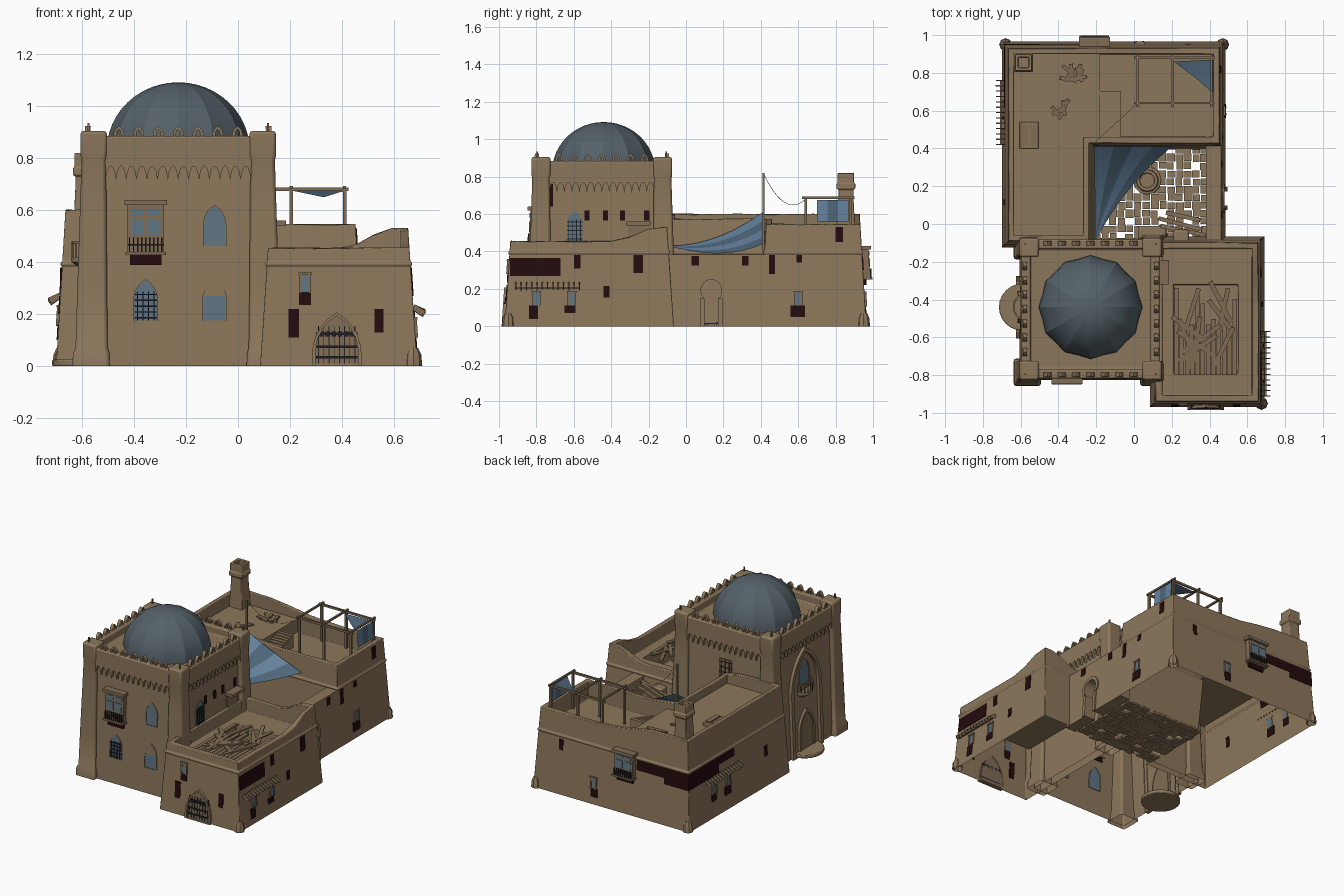
import bpy, bmesh, math, random
from mathutils import Vector

if "Cube" in bpy.data.objects:
    bpy.data.objects.remove(bpy.data.objects["Cube"])
random.seed(4)

def mat(name, r, g, b):
    m = bpy.data.materials.new(name)
    m.diffuse_color = (r, g, b, 1)
    m.use_nodes = True
    m.node_tree.nodes["Principled BSDF"].inputs["Base Color"].default_value = m.diffuse_color
    return m
SAND = mat("sand plaster", .265, .185, .105)
WOOD = mat("weathered wood", .215, .15, .088)
BRICK = mat("dark red brick", .017, .003, .004)
GLASS = mat("window blue", .115, .175, .23)
DOME = mat("slate dome", .09, .12, .14)
IRON = mat("black iron", .014, .014, .018)
CLOTH = mat("cloth blue", .125, .22, .33)
CLOTH2 = mat("cloth dark blue", .075, .13, .19)

def add(name, verts, faces, m, bevel=0):
    me = bpy.data.meshes.new(name)
    me.from_pydata([tuple(v) for v in verts], [], faces)
    bm = bmesh.new(); bm.from_mesh(me)
    bmesh.ops.recalc_face_normals(bm, faces=bm.faces)
    bm.to_mesh(me); bm.free()
    me.materials.append(m)
    ob = bpy.data.objects.new(name, me)
    bpy.context.collection.objects.link(ob)
    if bevel:
        b = ob.modifiers.new("soft", 'BEVEL')
        b.width, b.segments, b.angle_limit = bevel, 2, math.radians(40)
    return ob

def loft(name, rings, m, bevel=0, cap0=True, cap1=True):
    n = len(rings[0]); V = [v for r in rings for v in r]
    F = [(k*n+i, k*n+(i+1) % n, (k+1)*n+(i+1) % n, (k+1)*n+i) for k in range(len(rings)-1) for i in range(n)]
    if cap0: F.append(tuple(range(n)))
    if cap1: F.append(tuple(range(len(V)-n, len(V))))
    return add(name, V, F, m, bevel)

def circle(x, y, z, r, n=12, a0=0.0, dent=1):
    return [(x+r*d*math.cos(a), y+r*d*math.sin(a), z) for a, d in
            ((a0+2*math.pi*i/n, dent if i % 2 else 1) for i in range(n))]
def square(x, y, z, h):
    return circle(x, y, z, h*math.sqrt(2), 4, math.pi/4)
def box(name, lo, hi, m, bevel=0):
    c = [(lo[0], lo[1]), (hi[0], lo[1]), (hi[0], hi[1]), (lo[0], hi[1])]
    return loft(name, [[(*p, z) for p in c] for z in (lo[2], hi[2])], m, bevel)
def beam(name, a, b, w, h, m):
    a, b = Vector(a), Vector(b)
    q = (b-a).to_track_quat('X', 'Z')
    o = [q @ Vector((0, s*w/2, t*h/2)) for s, t in ((-1, -1), (1, -1), (1, 1), (-1, 1))]
    return loft(name, [[a+v for v in o], [b+v for v in o]], m)
def smooth(t):
    t = min(1, max(0, t)); return t*t*(3-2*t)
def split_edges(corners):
    return [Vector(a).lerp(Vector(b), i/8) for a, b in zip(corners, corners[1:]+corners[:1]) for i in range(8)]

# Hollow building with battered walls, ledge, parapet and sunken roof (pan: sunken pit in the roof)
def shell(name, corners, flare, H, top, roof, z0=0, t=.035, ledge=True, pan=None):
    P = split_edges(corners)
    n = len(P); M = []
    for i in range(n):
        d1, d2 = (P[i]-P[i-1]).normalized(), (P[(i+1) % n]-P[i]).normalized()
        n1, n2 = Vector((d1.y, -d1.x)), Vector((d2.y, -d2.x))
        M.append((n1+n2)/(1+n1.dot(n2)))
    def ring(zf, off, lean=True):
        R = []
        for p, m in zip(P, M):
            z = zf(p.x, p.y)
            q = p + m*(off + (flare*(1-z/H) if lean else 0))
            R.append((q.x, q.y, z))
        return R
    c = lambda z: (lambda x, y: z)
    rings = [ring(c(z0), 0)]
    if ledge:
        rings += [ring(c(.384), 0), ring(c(.388), .006), ring(c(.398), .006), ring(c(.404), 0)]
    rings += [ring(top, 0), ring(top, -t, False), ring(c(roof), -t, False)]
    if pan:
        rings += [[(p.x, p.y, z) for p in split_edges(pan)] for z in (roof, roof-.13)]
    return loft(name, rings, SAND, .008, cap0=False)

# Wall planes: axis, outward sign, position at height H, flare, H
TF, TW = (1, -1, -.795, .03, .8), (0, -1, -.575, .03, .8)
TE, TN = (0, 1, .115, .03, .8), (1, 1, -.105, .03, .8)
RF, RE = (1, -1, -.94, .03, .45), (0, 1, .66, .03, .45)
NE, NN, NW = (0, 1, .455, .03, .5), (1, 1, .935, .03, .5), (0, -1, -.67, .03, .5)
def on(w, u, z, out=0):
    a = w[2] + w[1]*(w[3]*(1-z/w[4])+out)
    return (a, u, z) if w[0] == 0 else (u, a, z)
def plate(name, w, pts, m, out=.004, back=-.004):
    return loft(name, [[on(w, u, z, back) for u, z in pts], [on(w, u, z, out) for u, z in pts]], m)
def rect(u0, u1, z0, z1): return [(u0, z0), (u1, z0), (u1, z1), (u0, z1)]
def arch(u, z0, w, h):
    s = z0+h-w*.866
    side = [(-w/2+w*math.cos(a), s+w*math.sin(a)) for a in (0, .2, .4, .6, .8)]
    return [(u-w/2, z0), (u+w/2, z0)] + [(u+x, z) for x, z in side] + [(u, z0+h)] + [(u-x, z) for x, z in side[::-1]]
def arch_frame(name, w, u, z0, wd, h, t, out):
    A, B = arch(u, z0, wd+2*t, h+t), arch(u, z0, wd, h)
    R = [[on(w, *p, o) for p in L] for L, o in ((A, -.004), (A, out), (B, out), (B, -.004))]
    loft(name, R, SAND, cap0=False, cap1=False)
def bars(name, w, u0, u1, z0, z1, nu, nz, out=.01, t=.005):
    for i in range(nu):
        u = u0+(u1-u0)*(i+.5)/nu
        plate(name, w, rect(u-t/2, u+t/2, z0, z1), IRON, out, 0)
    for i in range(nz):
        z = z0+(z1-z0)*(i+.5)/nz
        plate(name, w, rect(u0, u1, z-t/2, z+t/2), IRON, out, 0)
def window(w, u, z0, wd, h, barred=False):
    plate("arched_window_pane", w, arch(u, z0, wd, h), GLASS, .002)
    arch_frame("arched_window_frame", w, u, z0, wd, h, .005, .006)
    if barred: bars("window_bars", w, u-wd/2, u+wd/2, z0, z0+h*.72, 4, 5, .008)
def bay(w, u0, u1, z0, z1, d):
    m, h = (u0+u1)/2, z1-z0
    plate("bay_box", w, rect(u0, u1, z0+.15*h, z1), WOOD, d)
    plate("bay_roof", w, rect(u0-.012, u1+.012, z1-.02, z1), WOOD, d+.015)
    plate("bay_floor", w, rect(u0-.008, u1+.008, z0+.15*h, z0+.2*h), WOOD, d+.012)
    plate("bay_brick", w, rect(u0+.01, u1-.01, z0, z0+.15*h), BRICK, d*.4)
    for a, b in ((u0+.014, m-.006), (m+.006, u1-.014)):
        plate("bay_pane", w, rect(a, b, z0+.46*h, z0+.7*h), GLASS, d+.004, d-.002)
        plate("bay_upper_pane", w, rect(a, b, z0+.76*h, z0+.86*h), GLASS, d+.004, d-.002)
    bars("bay_rail", w, u0, u1, z0+.2*h, z0+.42*h, 9, 1, d+.009)
def slat_awning(w, u0, u1, z):
    for i in range(13):
        u = u0+(u1-u0)*i/12
        beam("awning_slat", on(w, u, z+.022), on(w, u, z+random.uniform(-.008, .004), .04), .006, .023, WOOD)
    beam("awning_rail", on(w, u0, z, .02), on(w, u1, z, .02), .01, .01, WOOD)

# Domed tower: body, crown, scallops, merlons, corner pillars
CX, CY = -.23, -.45
def sq(h): return [(CX-h, CY-h), (CX+h, CY-h), (CX+h, CY+h), (CX-h, CY+h)]
shell("tower_body", sq(.345), .03, .8, lambda x, y: .82, .8, ledge=False)
shell("tower_crown", sq(.368), 0, 1, lambda x, y: .885, .83, z0=.775, t=.05, ledge=False)
for w in (TF, TW, TE, TN):
    c = CX if w[0] else CY
    low = [(c-.28+.56*i/84, .715+.055*abs(math.sin(math.pi*i/6))**.6) for i in range(85)]
    plate("scallop_band", w, low+[(c+.28, .79), (c-.28, .79)], SAND, .02)
    for i in range(7):
        arch_frame("merlon", w, c+(i-3)*.076, .875, .016, .036, .013, .018)
for sx in (-1, 1):
    for sy in (-1, 1):
        rings = [square(CX+sx*o, CY+sy*o, z, h) for z, o, h in ((0, .335, .072), (.05, .335, .07), (.07, .333, .062),
                 (.3, .331, .057), (.6, .327, .051), (.79, .325, .047), (.81, .325, .051), (.905, .325, .051))]
        loft("corner_pillar", rings, SAND, .012, cap0=False)
        beam("pillar_spike", (CX+sx*.345, CY+sy*.345, .9), (CX+sx*.345, CY+sy*.345, .935), .008, .008, WOOD)
dome = loft("dome", [circle(CX, CY+.01, .83+.262*math.sin(a), max(.002, .275*math.cos(a)), 24, 0, .955) for a in
            [i*math.pi/24 for i in range(13)]], DOME, cap0=False)

# Tower openings
bay(TF, -.425, -.285, .39, .64, .03)
window(TF, -.09, .465, .08, .15)
window(TF, -.355, .175, .085, .155, True)
window(TF, -.09, .175, .085, .155)
plate("window_tympanum", TF, arch(-.09, .27, .085, .074), SAND, .005)
window(TE, -.595, .455, .085, .16, True)
plate("brick_patch", TE, rect(-.735, -.71, .64, .76), BRICK)
for y in (-.53, -.43, -.34, -.21):
    plate("brick_patch", TE, rect(y-.014, y+.014, .565, .62), BRICK)
plate("roof_door", TE, rect(-.31, -.2, .38, .54), WOOD, .008)
plate("roof_door_canopy", TE, rect(-.32, -.19, .54, .56), WOOD, .06)
plate("terrace_door", TN, rect(-.28, -.19, .5, .66), WOOD, .008)
bars("terrace_door_bars", TN, -.28, -.19, .52, .66, 3, 4, .012, .003)

# West entrance with tall arch, door, balcony and round step
arch_frame("entrance_arch", TW, -.44, 0, .27, .68, .03, .02)
window(TW, -.44, .46, .1, .17)
plate("entrance_door", TW, arch(-.44, .03, .13, .24), WOOD, .008)
arch_frame("entrance_door_frame", TW, -.44, .03, .13, .24, .02, .016)
loft("round_step", [circle(-.59, -.44, z, .125, 24) for z in (0, .025)], SAND, .005)
loft("balcony_floor", [circle(-.565, -.44, z, r, 20) for z, r in ((.37, .03), (.4, .075), (.42, .075))], SAND)
pts = [(-.565-.072*math.sin(math.pi*i/10), -.44+.072*math.cos(math.pi*i/10)) for i in range(11)]
for i, p in enumerate(pts):
    beam("balcony_post", (*p, .42), (*p, .475), .006, .006, WOOD)
    if i: beam("balcony_rail", (*pts[i-1], .475), (*p, .475), .009, .009, WOOD)

# Right front room with broken plank roof over a pit
shell("front_room", [(.115, -.94), (.66, -.94), (.66, -.095), (.115, -.095)], .03, .45,
      lambda x, y: .455+.075*smooth((y+.4)/.26)*smooth((x-.4)/.2)+random.uniform(-.003, .003), .375,
      pan=[(.21, -.79), (.55, -.79), (.55, -.32), (.21, -.32)])
for i in range(12):
    x = .225+.028*i
    beam("roof_plank", (x, -.8, .38), (x, -.8+random.uniform(.2, .49), .38), .024, .012, WOOD)
for i in range(12):
    x, y, a = random.uniform(.27, .48), random.uniform(-.66, -.4), random.uniform(.5, 2.6)
    dx, dy = .12*math.cos(a), .12*math.sin(a)
    beam("fallen_plank", (x-dx, y-dy, .385), (x+dx, y+dy, .4), .024, .01, WOOD)
plate("gate", RF, arch(.38, .01, .165, .19), WOOD, .005)
bars("gate_iron", RF, .3, .46, .01, .155, 8, 0, .009, .003)
for z in (.03, .07, .12): plate("gate_band", RF, rect(.3, .46, z, z+.009), IRON, .011)
for i in range(6): plate("gate_stud", RF, rect(.313+.024*i, .329+.024*i, .115, .134), IRON, .013)
arch_frame("gate_arch", RF, .38, 0, .165, .195, .013, .016)

# Back L-shaped building with raised west roof
shell("back_building", [(-.67, -.095), (-.235, -.095), (-.235, .425), (.455, .425), (.455, .935), (-.67, .935)], .03, .5,
      lambda x, y: .545+.055*smooth(-x/.45)+random.uniform(-.003, .003), .43)
box("west_roof", (-.65, -.08, .42), (-.255, .91, .52), SAND)
box("west_roof_edge", (-.26, .45, .42), (-.18, .91, .52), SAND)
for i in range(12):
    box("roof_stair", (-.18, .44+.022*i, .425), (-.07, .462+.022*i, .437+.007*i), SAND)
loft("chimney", [square(-.585, .855, z, h) for z, h in ((.5, .05), (.7, .04), (.73, .04), (.735, .05), (.76, .05),
     (.77, .044), (.82, .044), (.82, .028), (.77, .028))], SAND, .004, cap0=False)
box("hatch_frame", (-.605, .4, .52), (-.505, .54, .545), SAND, .004)
for x in (-.595, -.55): box("hatch_board", (x, .415, .54), (x+.035, .525, .552), WOOD)
for cx, cy, k in ((-.32, .79, 8), (-.37, .6, 4)):
    for i in range(k):
        a = random.uniform(0, 3.1); x, y = cx+random.uniform(-.04, .04), cy+random.uniform(-.03, .03)
        dx, dy = .04*math.cos(a), .04*math.sin(a)
        beam("roof_debris", (x-dx, y-dy, .525), (x+dx, y+dy, .532), .02, .01, WOOD)
for x, y in ((.675, -.95), (-.68, .95), (.47, .95)):
    loft("corner_foot", [circle(x, y, z, r, 8) for z, r in ((0, .034), (.045, .03), (.07, .018))], SAND, cap0=False)

# Exposed brick patches and small shuttered windows
for w, u0, u1, z0, z1 in ((RF, .195, .235, .11, .22), (RF, .235, .28, .235, .29), (RF, .525, .56, .13, .22),
        (RE, -.94, -.67, .27, .365), (RE, -.6, -.565, .31, .38), (RE, -.28, -.23, .285, .38), (RE, -.44, -.41, .155, .215),
        (RE, -.84, -.79, .04, .11), (RE, -.65, -.59, .07, .11), (NE, .56, .635, .05, .11), (NE, .445, .475, .28, .38),
        (NE, .59, .62, .34, .38), (NE, .8, .84, .45, .53), (NE, .03, .07, .325, .375), (NE, .3, .335, .325, .375),
        (NN, -.685, -.29, .315, .38), (NN, -.685, -.5, .275, .32), (NW, .62, .94, .275, .38), (NW, .45, .62, .33, .38),
        (NW, .5, .57, .1, .16), (NW, .66, .71, .11, .16), (NN, .0, .05, .05, .11), (NN, .27, .3, .3, .37), (NW, .1, .13, .2, .27)):
    plate("brick_patch", w, rect(u0, u1, z0, z1), BRICK)
for w, u, z in ((RF, .258, .285), (RE, -.8, .115), (RE, -.61, .115), (NE, .6, .115), (NW, .53, .16), (NW, .68, .16), (NN, .03, .11)):
    plate("small_pane", w, rect(u-.013, u+.013, z, z+.065), GLASS, .006)
    for s in (-.018, .018):
        plate("small_window_jamb", w, rect(u+s-.005, u+s+.005, z-.005, z+.07), WOOD, .01)
    plate("small_window_lintel", w, rect(u-.026, u+.026, z+.065, z+.075), WOOD, .012)
bay(NN, -.28, -.14, .22, .43, .035)
slat_awning(RE, -.91, -.57, .205)
slat_awning(NW, .42, .76, .25)

# Courtyard: arched wall, paving, well, bench, beams
def horseshoe(r, h): return [(.135+r*math.cos(a), .19+h*math.sin(a)) for a in [math.radians(210-12*i) for i in range(21)]]
ar, rr = horseshoe(.055, .06), horseshoe(.077, .082)
plate("courtyard_wall", NE, [(-.1, 0), (.095, 0), (.095, .15)]+ar+[(.175, .15), (.175, 0), (.44, 0), (.44, .385), (-.1, .385)], SAND, 0, -.08)
plate("horseshoe_trim", NE, ar+rr[::-1], SAND, .008)
for u in (.075, .172): plate("arch_column", NE, rect(u, u+.023, 0, .15), SAND, .01)
for i in range(14):
    for j in range(12):
        x, y = -.2+.044*i+random.uniform(-.004, .004), -.07+.042*j+random.uniform(-.004, .004)
        if random.random() > (.25 if x > .3 or y < .02 else .07):
            d, e = random.uniform(.017, .023), random.uniform(.017, .022)
            box("paving_stone", (x-d, y-e, 0), (x+d, y+e, random.uniform(.01, .018)), SAND)
loft("well", [circle(.07, .23, z, r, 12) for z, r in ((0, .075), (.02, .075), (.02, .06), (.08, .058), (.08, .04), (.015, .04))], SAND, .004)
box("courtyard_bench", (.02, -.08, 0), (.17, -.01, .07), SAND, .008)
box("courtyard_pier", (.21, -.11, 0), (.29, -.03, .36), SAND, .01)
for a, b in (((.13, .03), (.36, -.03)), ((.14, -.01), (.38, -.06)), ((.17, .06), (.35, .02))):
    beam("courtyard_beam", (*a, .33), (*b, .36), .022, .014, WOOD)
beam("awning_pole", (-.225, .415, .4), (-.225, .415, .82), .012, .012, WOOD)

# Rope between pole and pergola
A, B = Vector((-.225, .415, .815)), Vector((.02, .64, .68))
rope = [A.lerp(B, t/10)-Vector((0, 0, .085*4*t/10*(1-t/10))) for t in range(11)]
for a, b in zip(rope, rope[1:]): beam("rope", a, b, .002, .002, WOOD)

# Striped courtyard awning, stripes fan out from the tower corner
A, B, C = Vector((-.205, -.09, .43)), Vector((-.21, .41, .61)), Vector((.2, .41, .44))
V, F = [], []
for i in range(13):
    for j in range(13):
        u, v = i/12, j/12
        k = 4*v*(1-v)
        V.append(A.lerp(B.lerp(C, u), v)+Vector((-.025*u*k, .02*u*k, -.045*k-.03*u*(1-u)*v)))
for i in range(12):
    F += [(i*13+j, i*13+j+1, i*13+j+14, i*13+j+13) for j in range(12)]
ob = add("courtyard_awning", V, F, CLOTH)
ob.data.materials.append(CLOTH2)
for p in ob.data.polygons: p.material_index = (p.index//36) % 2

# Roof pergola with torn cloth
for y in (.64, .88):
    for x in (.02, .205, .41): beam("pergola_post", (x, y, .42), (x, y, .685), .014, .014, WOOD)
    beam("pergola_beam", (.0, y, .68), (.425, y, .68), .012, .014, WOOD)
for x in (.02, .205, .41): beam("pergola_rafter", (x, .62, .687), (x, .9, .687), .012, .012, WOOD)
add("pergola_cloth_top", [(.21, .86, .675), (.41, .87, .675), (.41, .7, .675), (.33, .77, .65)], [(0, 1, 3), (1, 2, 3)], CLOTH2)
for i in range(3):
    y = .7+.056*i
    add("pergola_cloth_side", [(.415, y, .675), (.415, y+.056, .675), (.42, y+.056, .56), (.42, y, .56)], [(0, 1, 2, 3)], (CLOTH, CLOTH2)[i % 2])

# Soft shading with sharp edges kept, dome creased along its ribs
for ob in bpy.context.collection.objects: ob.select_set(True)
bpy.context.view_layer.objects.active = dome
bpy.ops.object.shade_smooth_by_angle(angle=math.radians(28))
for e in dome.data.edges:
    a, b = e.vertices
    if a % 24 == b % 24 and a % 2 == 0: e.use_edge_sharp = True
